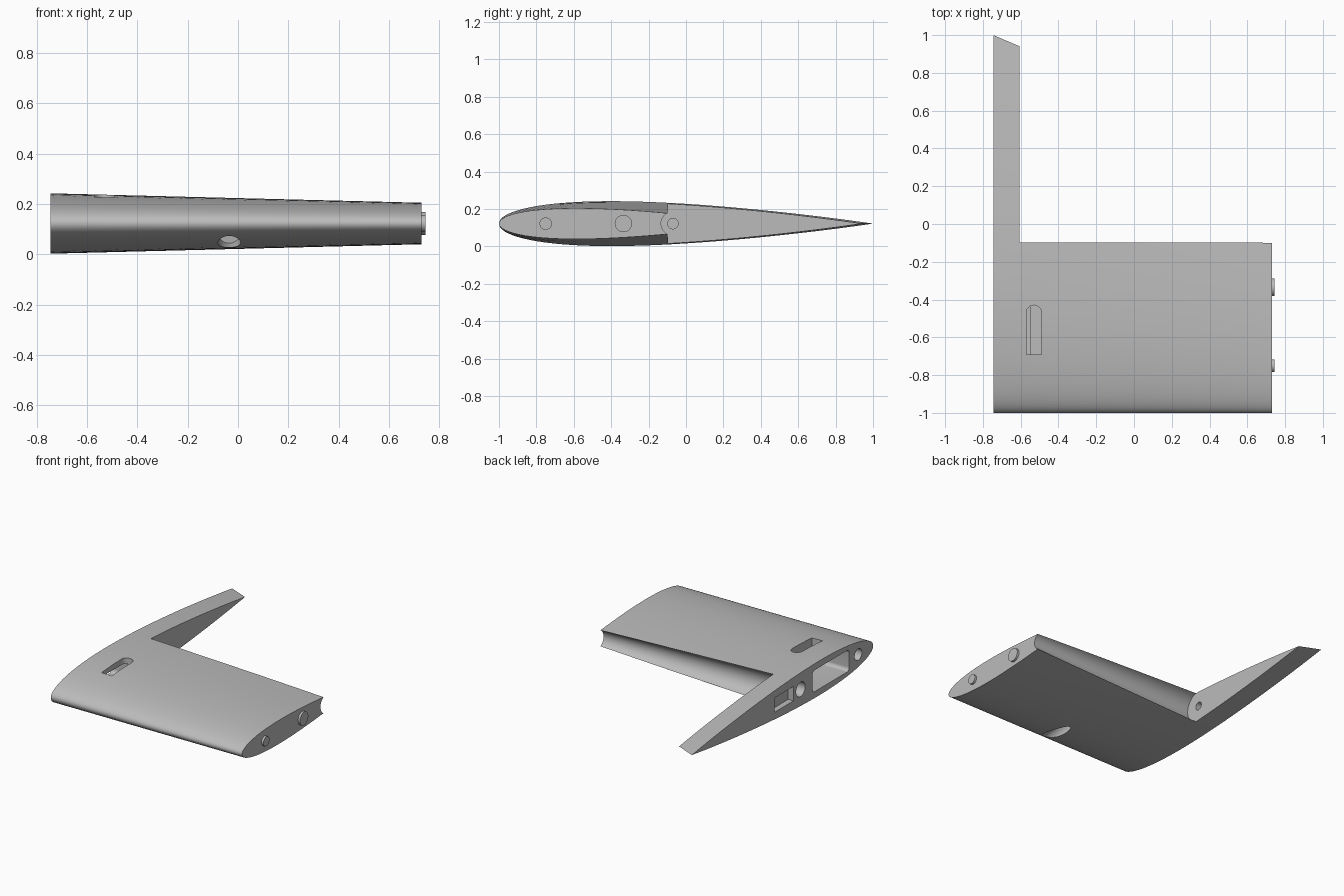
import bpy, bmesh, math
from mathutils import Matrix, Vector

if "Cube" in bpy.data.objects:
    bpy.data.objects.remove(bpy.data.objects["Cube"], do_unlink=True)

ROOT, TIP, RIB = -0.745, 0.73, -0.605   # stations along the span
MID = 0.122                             # height of the chord plane
HINGE_Y = -0.07

grey = bpy.data.materials.new("plain grey")
grey.use_nodes = True
grey.diffuse_color = (0.5, 0.5, 0.5, 1)
grey.node_tree.nodes["Principled BSDF"].inputs["Base Color"].default_value = (0.5, 0.5, 0.5, 1)


def make(name, bm):
    bmesh.ops.recalc_face_normals(bm, faces=bm.faces)
    mesh = bpy.data.meshes.new(name)
    bm.to_mesh(mesh)
    bm.free()
    mesh.materials.append(grey)
    obj = bpy.data.objects.new(name, mesh)
    bpy.context.collection.objects.link(obj)
    return obj


def rod(name, start, end, r1, r2=None, sides=48):
    """Cylinder or cone between two points."""
    a, b = Vector(start), Vector(end)
    d = b - a
    bm = bmesh.new()
    bmesh.ops.create_cone(bm, cap_ends=True, segments=sides, radius1=r1,
                          radius2=r1 if r2 is None else r2, depth=d.length,
                          matrix=Matrix.Translation((a + b) / 2)
                          @ d.to_track_quat('Z', 'Y').to_matrix().to_4x4())
    return make(name, bm)


def block(name, lo, hi, round_axis=None, radius=0.0):
    """Box between two corners, optionally with edges along one axis rounded."""
    lo, hi = Vector(lo), Vector(hi)
    bm = bmesh.new()
    bmesh.ops.create_cube(bm, size=1, matrix=Matrix.Translation((lo + hi) / 2)
                          @ Matrix.Diagonal((*(hi - lo), 1)))
    if round_axis is not None:
        edges = [e for e in bm.edges
                 if abs((e.verts[0].co - e.verts[1].co).normalized()[round_axis]) > 0.9]
        bmesh.ops.bevel(bm, geom=edges, offset=radius, segments=8, profile=0.5, affect='EDGES')
    return make(name, bm)


def half_thickness(t):
    return 0.6 * (0.2969 * math.sqrt(t) - 0.126 * t - 0.3516 * t**2
                  + 0.2843 * t**3 - 0.1036 * t**4)


def section(bm, x, chord, n=48):
    """Closed symmetric aerofoil ring, leading edge at y = -1."""
    ts = [(1 - math.cos(math.pi * i / n)) / 2 for i in range(n + 1)]
    upper = [(t, half_thickness(t)) for t in reversed(ts)]
    lower = [(t, -half_thickness(t)) for t in ts[1:-1]]
    return [bm.verts.new((x, -1 + t * chord, MID + h * chord)) for t, h in upper + lower]


# Tapered wing loft
bm = bmesh.new()
a, b = section(bm, ROOT, 2.0), section(bm, TIP, 1.375)
for i in range(len(a)):
    j = (i + 1) % len(a)
    bm.faces.new((a[i], a[j], b[j], b[i]))
bm.faces.new(a)
bm.faces.new(b)
wing = make("wing_panel", bm)

cutters = [
    # Bay behind the wing and its concave hinge channel
    block("bay_cutter", (RIB, -0.097, -0.5), (1, 1.2, 0.7)),
    rod("channel_cutter", (RIB, HINGE_Y, MID), (TIP + 0.02, HINGE_Y, MID), 0.11, 0.0625, 96),
    rod("hinge_hole_cutter", (RIB + 0.05, HINGE_Y, MID), (RIB - 0.06, HINGE_Y, MID), 0.028),
    # Root rib pockets and sockets
    block("bay_pocket_cutter", (ROOT - 0.1, -0.735, MID - 0.075),
          (-0.55, -0.33, MID + 0.075), 0, 0.025),
    block("aft_pocket_cutter", (ROOT - 0.1, -0.12, MID - 0.05), (ROOT + 0.04, 0.09, MID + 0.05)),
    rod("front_socket_cutter", (ROOT - 0.1, -0.835, MID), (ROOT + 0.06, -0.835, MID), 0.04),
    rod("rear_socket_cutter", (ROOT - 0.1, -0.2, MID), (ROOT + 0.1, -0.2, MID), 0.05),
    # Upper slot with one rounded end
    block("slot_cutter", (-0.57, -0.69, 0.11), (-0.49, -0.47, 0.4)),
    rod("slot_end_cutter", (-0.53, -0.47, 0.11), (-0.53, -0.47, 0.4), 0.04),
    # Slanted opening under the leading edge
    rod("inlet_cutter", (-0.035, -1.1, 0.0), (-0.035, -0.6, 0.088), 0.045),
]

bpy.context.view_layer.objects.active = wing
for c in cutters:
    c.hide_render = True
    m = wing.modifiers.new(c.name, 'BOOLEAN')
    m.operation, m.solver, m.object = 'DIFFERENCE', 'EXACT', c
    bpy.ops.object.modifier_apply(modifier=m.name)
    bpy.data.objects.remove(c, do_unlink=True)

# Locating pegs on the tip
pegs = [rod(n, (TIP - 0.02, y, MID), (TIP + 0.015, y, MID), r)
        for n, y, r in (("front_peg", -0.75, 0.033), ("rear_peg", -0.335, 0.046))]

bpy.ops.object.select_all(action='DESELECT')
for o in [wing] + pegs:
    o.select_set(True)
bpy.ops.object.shade_smooth_by_angle(angle=math.radians(30))
